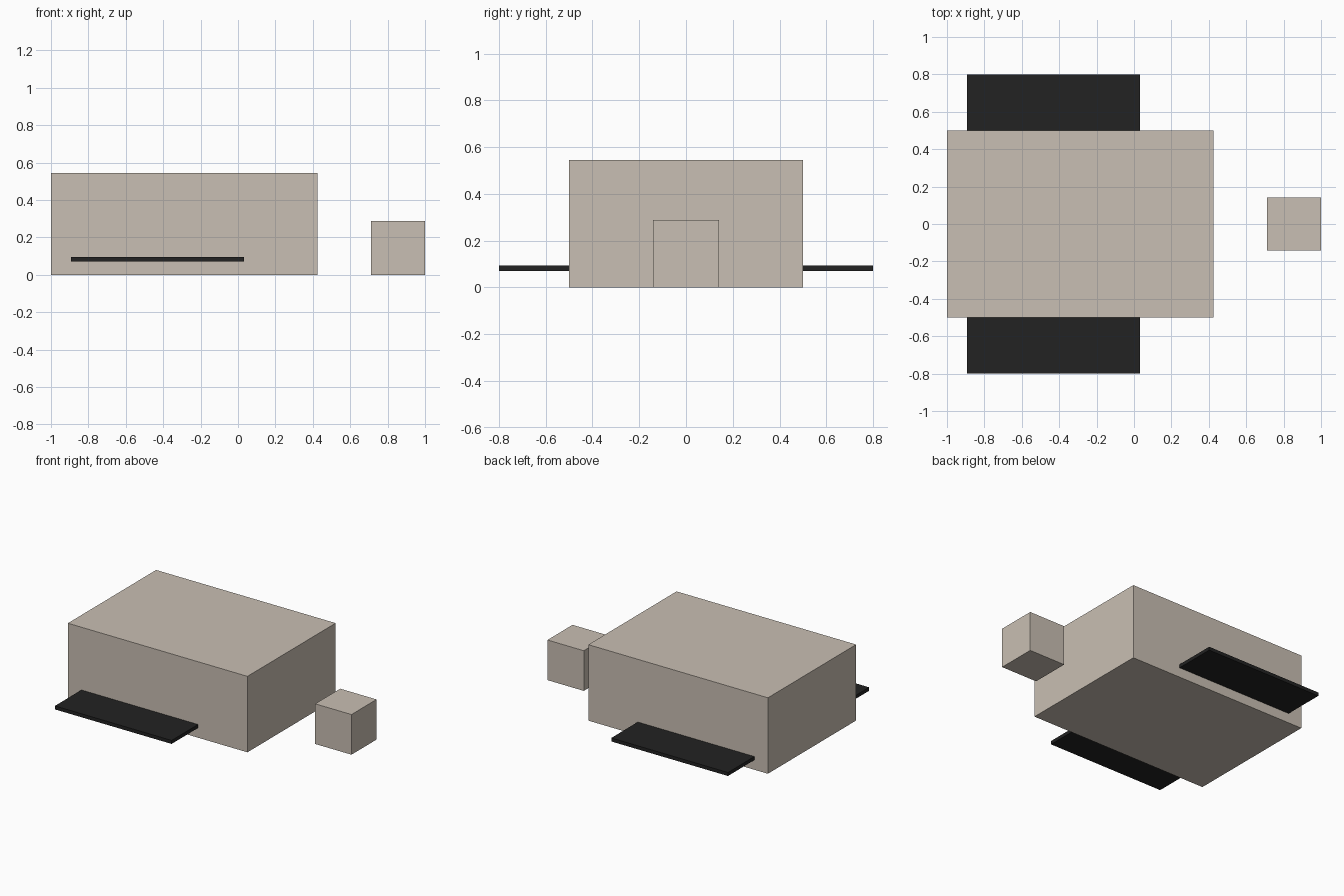
import bpy
import bmesh
from mathutils import Vector

if "Cube" in bpy.data.objects:
    bpy.data.objects.remove(bpy.data.objects["Cube"])


def material(name, rgb):
    m = bpy.data.materials.new(name)
    m.diffuse_color = (*rgb, 1)
    m.use_nodes = True
    m.node_tree.nodes["Principled BSDF"].inputs["Base Color"].default_value = m.diffuse_color
    return m


BEIGE = material("warm beige", (0.584, 0.521, 0.451))
BLACK = material("soft black", (0.016, 0.016, 0.016))


def box(name, lo, hi, mat):
    """Axis-aligned box between two corners."""
    lo, hi = Vector(lo), Vector(hi)
    bm = bmesh.new()
    bmesh.ops.create_cube(bm, size=1)
    bmesh.ops.scale(bm, vec=hi - lo, verts=bm.verts)
    mesh = bpy.data.meshes.new(name)
    bm.to_mesh(mesh)
    bm.free()
    mesh.materials.append(mat)
    ob = bpy.data.objects.new(name, mesh)
    ob.location = (lo + hi) / 2
    bpy.context.collection.objects.link(ob)
    return ob


# Main body and the separate small block beside it
box("body", (-1, -0.5, 0), (0.425, 0.5, 0.545), BEIGE)
box("small_block", (0.712, -0.142, 0), (1, 0.142, 0.288), BEIGE)

# Thin side plates, one on each long side
for name, y0, y1 in (("front_plate", -0.8, -0.5), ("back_plate", 0.5, 0.8)):
    box(name, (-0.893, y0, 0.07), (0.033, y1, 0.095), BLACK)
